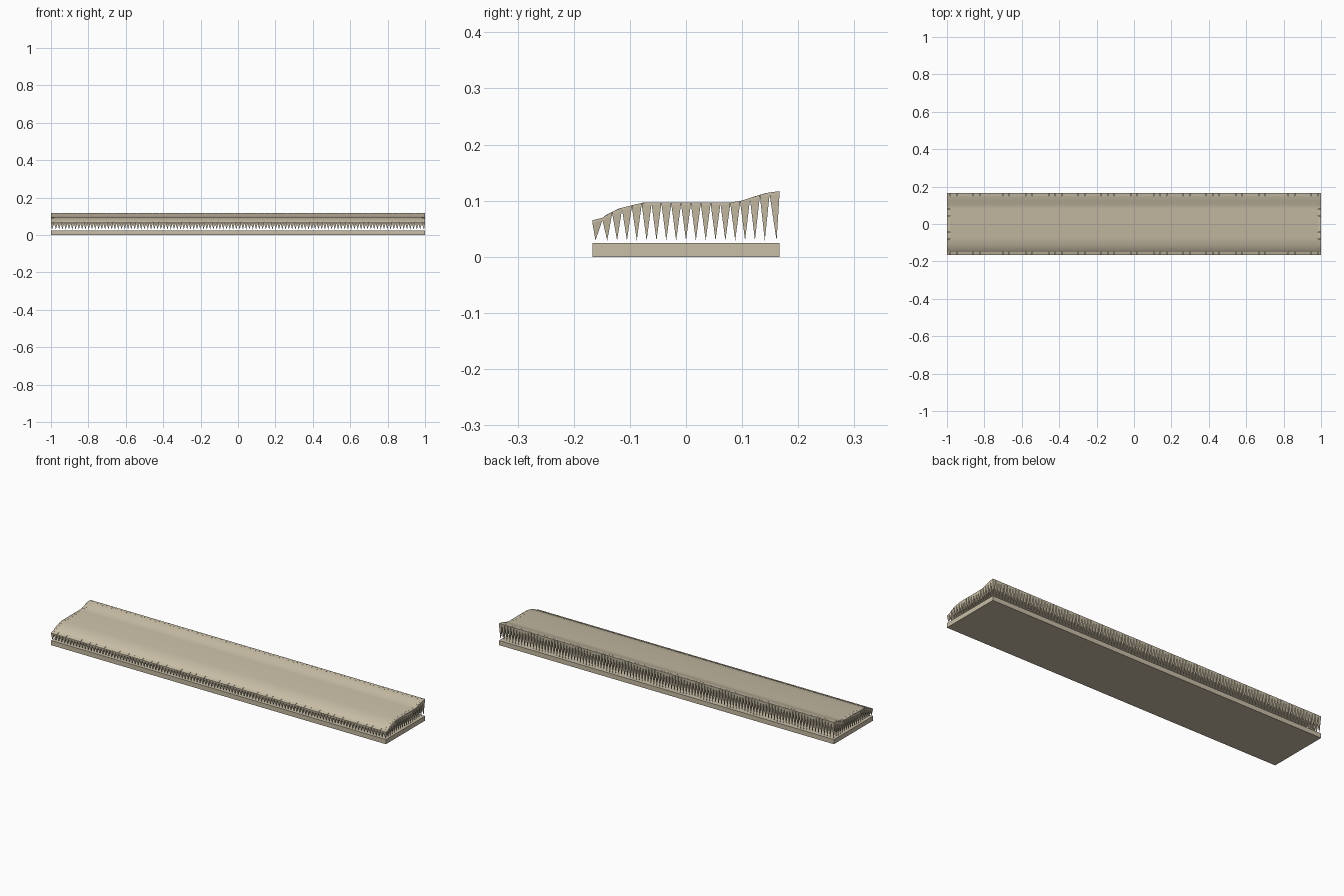
import bpy, bmesh

if "Cube" in bpy.data.objects:
    bpy.data.objects.remove(bpy.data.objects["Cube"])

HX, HY = 1.0, 0.1667          # half length, half depth
NX, NY = 114, 19              # teeth along each side
PX, PY = 2 * HX / NX, 2 * HY / NY
TIP_Z = 0.029

# Cross-section of the upper surface (y, z)
PROFILE = [(-.167, .065), (-.15, .069), (-.14, .076), (-.12, .086), (-.1, .091),
           (-.075, .097), (.08, .097), (.1, .1), (.12, .107), (.14, .113),
           (.155, .116), (.167, .117)]

sand = bpy.data.materials.new("sand beige")
sand.diffuse_color = (0.58, 0.51, 0.38, 1)
sand.use_nodes = True
sand.node_tree.nodes["Principled BSDF"].inputs["Base Color"].default_value = sand.diffuse_color


def height(y):
    for (y0, z0), (y1, z1) in zip(PROFILE, PROFILE[1:]):
        if y <= y1:
            t = max(0, (y - y0) / (y1 - y0))
            return z0 + t * (z1 - z0)
    return PROFILE[-1][1]


def finish(name, bm):
    bmesh.ops.recalc_face_normals(bm, faces=bm.faces)
    mesh = bpy.data.meshes.new(name)
    bm.to_mesh(mesh)
    bm.free()
    ob = bpy.data.objects.new(name, mesh)
    bpy.context.collection.objects.link(ob)
    mesh.materials.append(sand)
    return ob


# Base slab
bm = bmesh.new()
bmesh.ops.create_cube(bm, size=1)
for v in bm.verts:
    v.co = (v.co.x * 2 * HX, v.co.y * 2 * HY, (v.co.z + 0.5) * 0.025)
finish("base_slab", bm)

# Curved top sheet, stopping at the inner side of the teeth
bm = bmesh.new()
ex, ey = HX - PX, HY - PY
ys = [-ey] + [y for y, z in PROFILE if abs(y) < ey - 0.001] + [ey]
section = [(y, height(y)) for y in ys] + [(y, height(y) - 0.004) for y in reversed(ys)]
left = [bm.verts.new((-ex, y, z)) for y, z in section]
right = [bm.verts.new((ex, y, z)) for y, z in section]
n = len(section)
for i in range(n):
    j = (i + 1) % n
    bm.faces.new((left[i], left[j], right[j], right[i]))
bm.faces.new(left)
bm.faces.new(right)
sheet = finish("top_sheet", bm)
bpy.context.view_layer.objects.active = sheet
sheet.select_set(True)
bpy.ops.object.shade_smooth_by_angle()


# Hanging teeth: inverted pyramids under a short collar, tip near the outer side
def add_tooth(bm, cx, cy, ox, oy):
    wx = PX / 2 if ox else PX * 0.48
    wy = PY / 2 if oy else PY * 0.48
    corners = [(cx - wx, cy - wy), (cx + wx, cy - wy), (cx + wx, cy + wy), (cx - wx, cy + wy)]
    top = [bm.verts.new((x, y, height(y))) for x, y in corners]
    low = [bm.verts.new((x, y, height(y) - 0.005)) for x, y in corners]
    tip = bm.verts.new((cx + ox * PX * 0.2, cy + oy * PY * 0.2, TIP_Z))
    bm.faces.new(top)
    for i in range(4):
        j = (i + 1) % 4
        bm.faces.new((top[i], top[j], low[j], low[i]))
        bm.faces.new((low[i], low[j], tip))


for name, side in (("front_teeth", -1), ("back_teeth", 1)):
    bm = bmesh.new()
    for i in range(NX):
        ox = -1 if i == 0 else 1 if i == NX - 1 else 0
        add_tooth(bm, -HX + (i + 0.5) * PX, side * (HY - PY / 2), ox, side)
    finish(name, bm)

for name, side in (("left_teeth", -1), ("right_teeth", 1)):
    bm = bmesh.new()
    for j in range(1, NY - 1):
        add_tooth(bm, side * (HX - PX / 2), -HY + (j + 0.5) * PY, side, 0)
    finish(name, bm)
